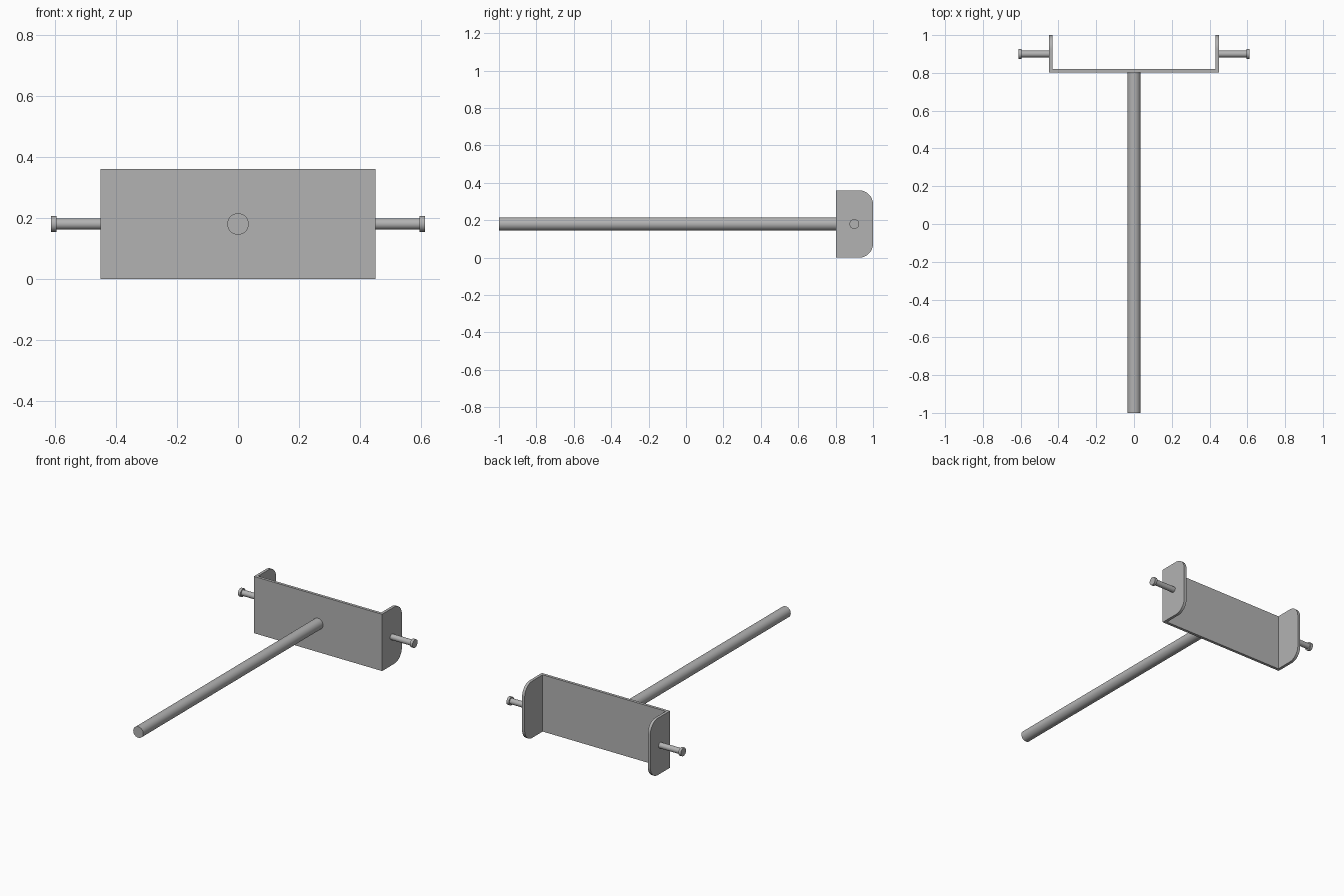
import bpy, bmesh
from math import pi, sin, cos
from mathutils import Matrix, Vector

if "Cube" in bpy.data.objects:
    bpy.data.objects.remove(bpy.data.objects["Cube"])

GREY = (0.45, 0.45, 0.45, 1)
steel = bpy.data.materials.new("grey steel")
steel.use_nodes = True
steel.diffuse_color = GREY
steel.node_tree.nodes["Principled BSDF"].inputs["Base Color"].default_value = GREY

HALF_W, HEIGHT, THICK = 0.45, 0.36, 0.018
FRONT, BACK, CORNER = 0.802, 1.0, 0.075
MID_Z = HEIGHT / 2


def finish(name, bm):
    bmesh.ops.recalc_face_normals(bm, faces=bm.faces)
    mesh = bpy.data.meshes.new(name)
    bm.to_mesh(mesh)
    bm.free()
    mesh.materials.append(steel)
    obj = bpy.data.objects.new(name, mesh)
    bpy.context.collection.objects.link(obj)
    bpy.ops.object.select_all(action='DESELECT')
    obj.select_set(True)
    bpy.context.view_layer.objects.active = obj
    bpy.ops.object.shade_smooth_by_angle(angle=pi / 6)
    return obj


def cylinder(name, start, end, radius, sides=48):
    start, end = Vector(start), Vector(end)
    axis = end - start
    turn = axis.to_track_quat('Z', 'Y').to_matrix().to_4x4()
    bm = bmesh.new()
    bmesh.ops.create_cone(bm, cap_ends=True, segments=sides, radius1=radius,
                          radius2=radius, depth=axis.length,
                          matrix=Matrix.Translation((start + end) / 2) @ turn)
    return finish(name, bm)


# Back plate of the bracket
bm = bmesh.new()
bmesh.ops.create_cube(bm, size=1)
bmesh.ops.scale(bm, vec=(2 * (HALF_W - THICK), THICK, HEIGHT), verts=bm.verts)
bmesh.ops.translate(bm, vec=(0, FRONT + THICK / 2, MID_Z), verts=bm.verts)
finish("bracket_plate", bm)

# Side flange outline: square at the plate, rounded at the free edge
outline = [(FRONT, HEIGHT), (FRONT, 0)]
for z, first in ((CORNER, -pi / 2), (HEIGHT - CORNER, 0)):
    for i in range(13):
        a = first + i * pi / 24
        outline.append((BACK - CORNER + CORNER * cos(a), z + CORNER * sin(a)))

for side, s in (("left", 1), ("right", -1)):
    # Flange
    bm = bmesh.new()
    face = bm.faces.new([bm.verts.new((s * HALF_W, y, z)) for y, z in outline])
    sweep = bmesh.ops.extrude_face_region(bm, geom=[face], use_keep_orig=True)
    moved = [v for v in sweep["geom"] if isinstance(v, bmesh.types.BMVert)]
    bmesh.ops.translate(bm, vec=(-s * THICK, 0, 0), verts=moved)
    finish(side + "_flange", bm)

    # Pivot pin with its head
    cylinder(side + "_pin", (s * HALF_W, 0.9, MID_Z), (s * 0.6, 0.9, MID_Z), 0.018)
    cylinder(side + "_pin_head", (s * 0.595, 0.9, MID_Z), (s * 0.612, 0.9, MID_Z), 0.026)

# Long handle rod
cylinder("handle_rod", (0, -1, MID_Z), (0, FRONT, MID_Z), 0.035, 64)
